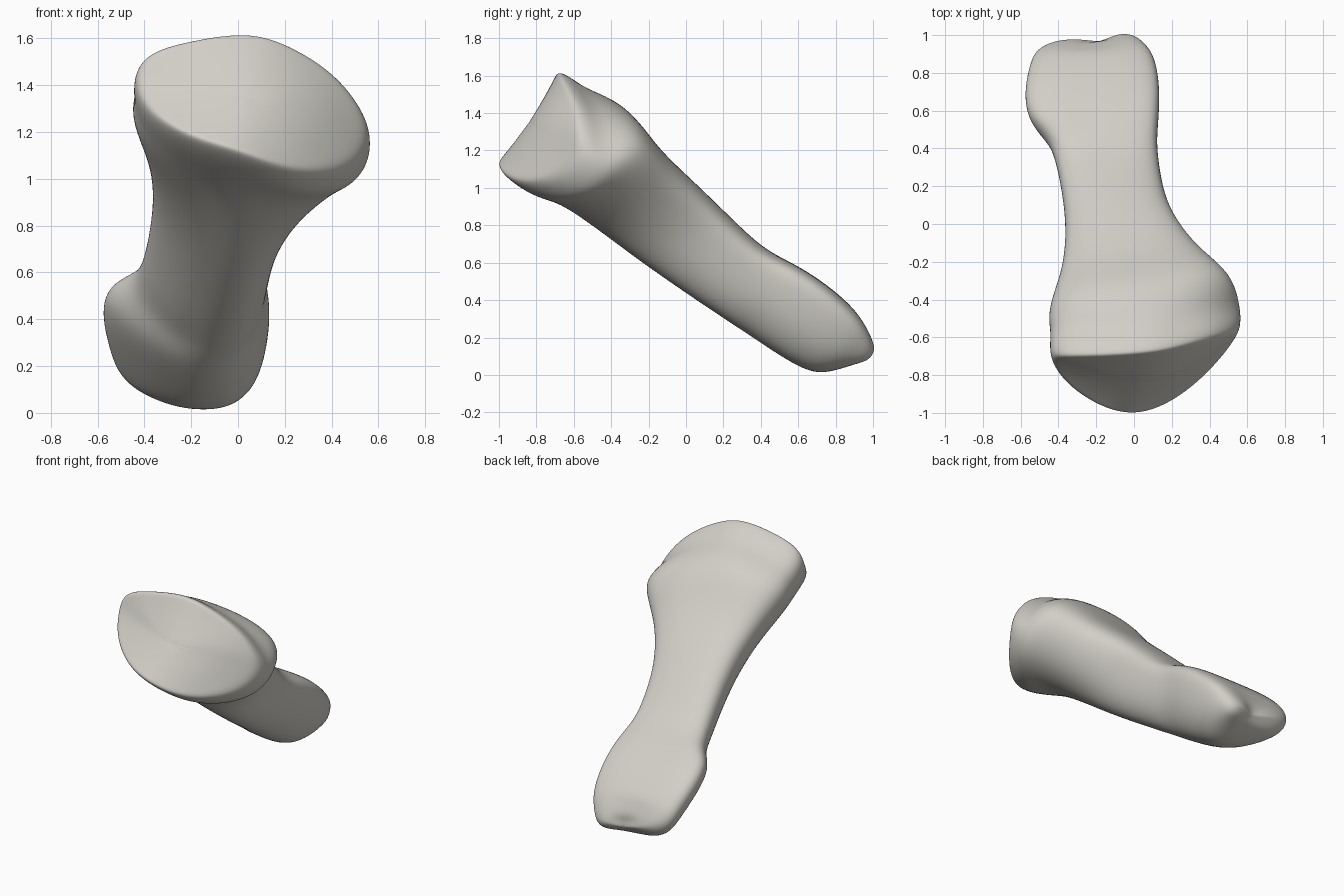
import bpy, bmesh
from math import cos, sin, pi, copysign
from mathutils import Vector

cube = bpy.data.objects.get("Cube")
if cube:
    bpy.data.objects.remove(cube, do_unlink=True)

# Shaft frame: s runs down the shaft, n is the upward normal across it
AXIS = Vector((0, 0.83, -0.56))
NORMAL = Vector((0, 0.56, 0.83))


def place(x, s, n):
    return Vector((x, 0, 0)) + AXIS * s + NORMAL * n


# Rim of the joint face, anticlockwise from the left side: x, s, n
RIM = [(.565, -1.13, .66), (.535, -1.20, .76), (.41, -1.31, .88), (.21, -1.43, .945),
       (.04, -1.48, .975), (-.2, -1.47, .935), (-.41, -1.44, .89), (-.45, -1.38, .77),
       (-.38, -1.41, .585), (-.2, -1.46, .43), (0, -1.48, .355), (.2, -1.37, .33),
       (.37, -1.25, .395), (.50, -1.15, .51)]
COUNT = len(RIM)
CX, CS, CN = .03, -1.45, .65


def rim_ring(f, back=0.0):
    """Saddle shaped ring: inside the rim it follows a parabola."""
    ring = []
    for x, s, n in RIM:
        depth = CS + f * f * (s - CS) if f < 1 else s
        ring.append(place(CX + f * (x - CX), depth + back, CN + f * (n - CN)))
    return ring


def shaft_ring(s, bend, x0, x1, n0, n1, taper, lean, lift):
    """Rounded section with a flat back and a keel below."""
    cx, w, cn, h = (x0 + x1) / 2, (x1 - x0) * .545, (n0 + n1) / 2, (n1 - n0) * .515
    ring = []
    for i in range(COUNT):
        a = 2 * pi * i / COUNT
        c, d = cos(a), sin(a)
        cc = copysign(abs(c) ** .8, c)
        dd = copysign(abs(d) ** .8, d)
        narrow = 1 - taper * max(0, .3 - d) / 1.3
        x = cx + w * cc * narrow + lean * max(0, -d)
        n = cn + h * dd + lift * c * c
        ring.append(place(x, s + bend * max(0, c), n))
    return ring


# s, bend, x min, x max, n min, n max, taper, lean, lift
STATIONS = [
    (-1.10, .23, -.465, .53, .385, 1.02, .34, .05, .03),
    (-.86, .18, -.39, .35, .38, .92, .38, .05, .05),
    (-.59, .10, -.36, .23, .365, .88, .38, .06, .06),
    (-.32, 0, -.375, .165, .36, .835, .34, .07, .06),
    (-.08, 0, -.41, .13, .36, .79, .32, .07, .06),
    (.06, 0, -.45, .12, .36, .795, .34, .08, .08),
    (.17, 0, -.57, .13, .36, .81, .36, .09, .1),
    (.36, 0, -.585, .14, .36, .815, .36, .1, .1),
    (.55, .03, -.55, .115, .375, .79, .34, .08, .08),
    (.635, .05, -.52, .06, .455, .76, .25, .04, .04),
    (.70, .05, -.45, .01, .55, .725, .1, .02, 0),
    (.725, .05, -.34, -.05, .595, .69, 0, 0, 0),
]
rings = [rim_ring(.25), rim_ring(.6), rim_ring(.9), rim_ring(1.005),
         rim_ring(1.03, .08), rim_ring(1.015, .18)]
rings += [shaft_ring(*st) for st in STATIONS]

# Shallow notch between the two knuckles of the far end
for ring in rings[-3:]:
    for i in (3, 4):
        ring[i] -= AXIS * .035

bm = bmesh.new()
loops = [[bm.verts.new(p) for p in ring] for ring in rings]
for a, b in zip(loops, loops[1:]):
    for i in range(COUNT):
        j = (i + 1) % COUNT
        bm.faces.new((a[i], a[j], b[j], b[i]))
for loop, tip in ((loops[0], place(CX, CS, CN)), (loops[-1], place(-.18, .73, .645))):
    centre = bm.verts.new(tip)
    for i in range(COUNT):
        bm.faces.new((loop[i], loop[(i + 1) % COUNT], centre))
bmesh.ops.recalc_face_normals(bm, faces=bm.faces)
mesh = bpy.data.meshes.new("bone")
bm.to_mesh(mesh)
bm.free()
bone = bpy.data.objects.new("bone", mesh)
bpy.context.collection.objects.link(bone)

# Bone colour
mat = bpy.data.materials.new("warm_grey")
mat.use_nodes = True
colour = (.64, .62, .57, 1)
mat.diffuse_color = colour
mat.node_tree.nodes["Principled BSDF"].inputs["Base Color"].default_value = colour
mesh.materials.append(mat)

# Smooth organic surface
sub = bone.modifiers.new("smooth", "SUBSURF")
sub.levels = sub.render_levels = 3
for poly in mesh.polygons:
    poly.use_smooth = True
